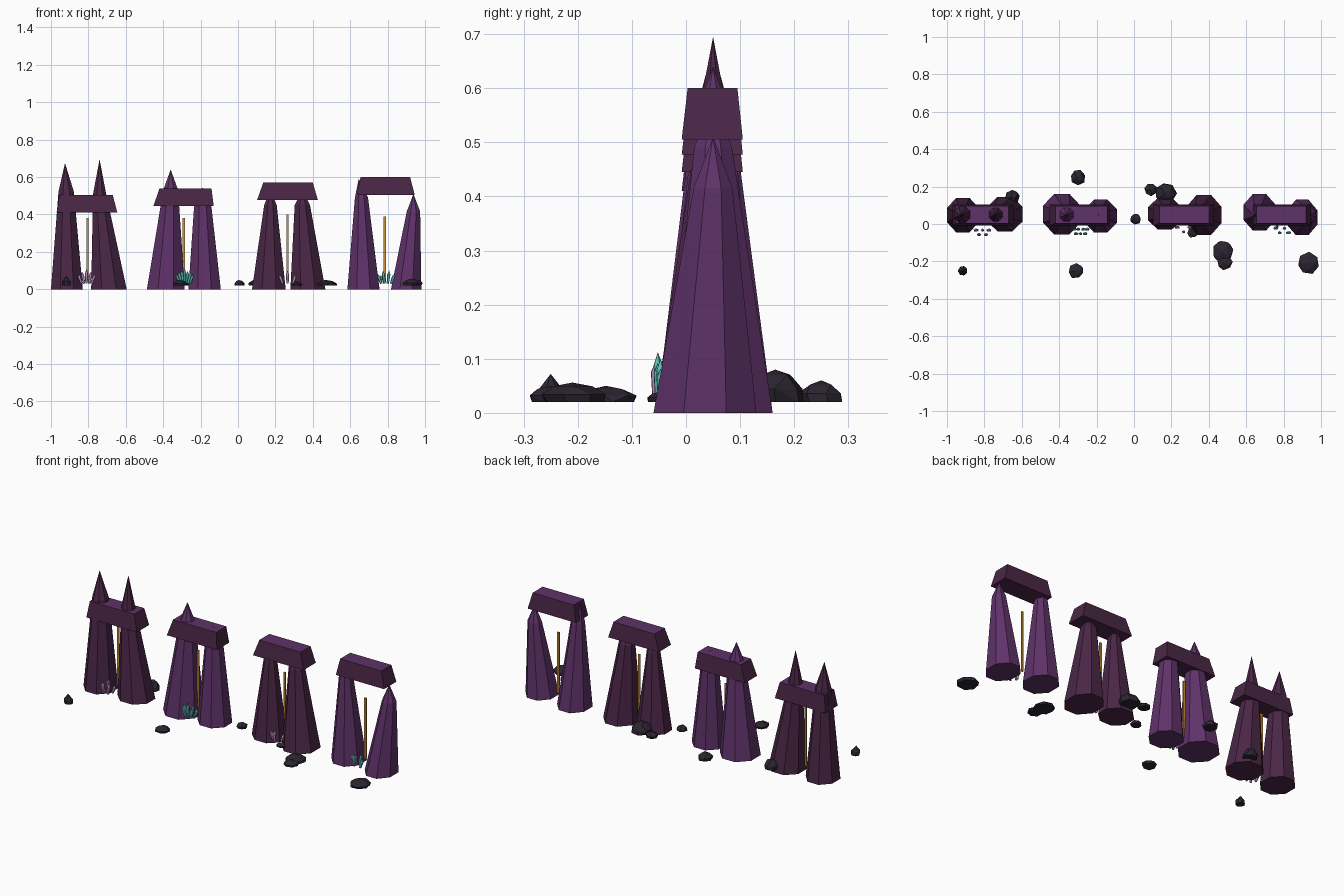
import bpy, bmesh, math, random
from mathutils import Vector, Matrix

if "Cube" in bpy.data.objects:
    bpy.data.objects.remove(bpy.data.objects["Cube"])

random.seed(4)


def mat(name, r, g, b):
    m = bpy.data.materials.new(name)
    m.diffuse_color = tuple(((c + 0.055) / 1.055) ** 2.4 for c in (r, g, b)) + (1,)
    m.use_nodes = True
    m.node_tree.nodes["Principled BSDF"].inputs["Base Color"].default_value = m.diffuse_color
    return m


PURPLE = mat("purple stone", 0.37, 0.195, 0.41)
DARK = mat("dark plum stone", 0.29, 0.15, 0.275)
ROCK = mat("charcoal rock", 0.17, 0.145, 0.19)
TEAL = mat("teal crystal", 0.36, 0.74, 0.72)
LILAC = mat("lilac crystal", 0.74, 0.58, 0.79)
GOLD = mat("gold", 0.80, 0.57, 0.20)


def finish(name, bm, *mats):
    bmesh.ops.recalc_face_normals(bm, faces=bm.faces)
    me = bpy.data.meshes.new(name)
    bm.to_mesh(me)
    bm.free()
    for m in mats:
        me.materials.append(m)
    ob = bpy.data.objects.new(name, me)
    bpy.context.collection.objects.link(ob)
    return ob


def loft(bm, rings, apex=None):
    """Skin a list of point rings, closing the bottom and the top or tip."""
    rows = [[bm.verts.new(p) for p in ring] for ring in rings]
    n = len(rows[0])
    for a, b in zip(rows, rows[1:]):
        for i in range(n):
            j = (i + 1) % n
            bm.faces.new((a[i], a[j], b[j], b[i]))
    bm.faces.new(rows[0])
    if apex is None:
        bm.faces.new(rows[-1])
    else:
        tip = bm.verts.new(apex)
        for i in range(n):
            bm.faces.new((rows[-1][i], rows[-1][(i + 1) % n], tip))


def ring(x, y, z, rx, ry, n=8, turn=math.pi / 8):
    return [(x + rx * math.cos(turn + math.tau * i / n),
             y + ry * math.sin(turn + math.tau * i / n), z) for i in range(n)]


# Standing stones: tapered eight-sided shaft with a pointed cap
def pillar(name, m, x0, x1, y0, y1, kz, kx0, kx1, ax, az):
    k = 1 / math.cos(math.pi / 8)
    bm = bmesh.new()
    kr = (kx1 - kx0) / 2
    loft(bm, [ring((x0 + x1) / 2, (y0 + y1) / 2, 0, (x1 - x0) / 2 * k, (y1 - y0) / 2 * k),
              ring((kx0 + kx1) / 2, 0.05, kz, kr * k, kr * k)], (ax, 0.05, az))
    finish(name, bm, m)


# Capstones: tapered block with a lighter top face
def lintel(x0, x1, tx0, tx1, z0, z1):
    bm = bmesh.new()
    rect = lambda a, b, c, d, z: [(a, c, z), (b, c, z), (b, d, z), (a, d, z)]
    loft(bm, [rect(x0, x1, -0.008, 0.105, z0), rect(tx0, tx1, 0.003, 0.095, z1)])
    for f in bm.faces:
        f.material_index = int(f.calc_center_median().z > z1 - 0.001)
    finish("lintel", bm, DARK, PURPLE)


# Hanging golden strips in the gateways
def strip(x, z0, z1):
    bm = bmesh.new()
    bmesh.ops.create_cube(bm, size=1, matrix=Matrix.Translation((x, 0.05, (z0 + z1) / 2))
                          @ Matrix.Diagonal((0.012, 0.008, z1 - z0, 1)))
    finish("hanging_strip", bm, GOLD)


# Crystal clusters: pointed five-sided prisms fanned outwards
def crystals(x, y, m, count, height):
    bm = bmesh.new()
    for i in range(count):
        t = (i / (count - 1) - 0.5) * 2 if count > 1 else 0
        h = height * (1 - 0.3 * abs(t)) * random.uniform(0.88, 1)
        start = len(bm.verts)
        r = 0.009
        loft(bm, [ring(0, 0, 0, r * 0.7, r * 0.7, 5), ring(0, 0, h * 0.7, r, r, 5)], (0, 0, h))
        bm.verts.ensure_lookup_table()
        move = (Matrix.Translation((x + t * 0.026, y + 0.012 * (-1) ** i, 0.03))
                @ Matrix.Rotation(t * 0.35, 4, 'Y'))
        bmesh.ops.transform(bm, matrix=move, verts=bm.verts[start:])
    finish("crystal_cluster", bm, m)


# Fallen rocks: flat-bottomed irregular hulls
def rock(x, y, r, top, peaked=False):
    bm = bmesh.new()
    for rad, z, n in ((0.95, 0.02, 7), (1.0, 0.02 + (top - 0.02) * 0.4, 7),
                      (0.2 if peaked else 0.6, top * 0.88, 4)):
        turn = random.uniform(0, 1)
        for i in range(n):
            a = turn + math.tau * i / n
            q = r * rad * random.uniform(0.88, 1.05)
            bm.verts.new((x + q * math.cos(a), y + q * math.sin(a), z))
    bm.verts.new((x - r * 0.15, y, top))
    out = bmesh.ops.convex_hull(bm, input=bm.verts)
    bmesh.ops.delete(bm, geom=list({v for v in out["geom_interior"]
                                    if isinstance(v, bmesh.types.BMVert)}), context='VERTS')
    bmesh.ops.dissolve_limit(bm, angle_limit=0.15, verts=bm.verts, edges=bm.edges)
    finish("rock", bm, ROCK)


# Gate 1
pillar("left_pillar", DARK, -1.0, -0.83, -0.045, 0.14, 0.52, -0.96, -0.877, -0.925, 0.675)
pillar("right_pillar", DARK, -0.785, -0.595, -0.04, 0.145, 0.51, -0.775, -0.705, -0.74, 0.695)
lintel(-0.97, -0.645, -0.955, -0.67, 0.41, 0.505)
strip(-0.805, 0.04, 0.38)
crystals(-0.81, -0.045, LILAC, 5, 0.085)

# Gate 2
pillar("left_pillar", PURPLE, -0.487, -0.285, -0.055, 0.16, 0.53, -0.40, -0.32, -0.36, 0.64)
pillar("right_pillar", PURPLE, -0.265, -0.092, -0.045, 0.13, 0.44, -0.235, -0.142, -0.19, 0.545)
lintel(-0.452, -0.13, -0.42, -0.142, 0.445, 0.54)
strip(-0.29, 0.04, 0.38)
crystals(-0.285, -0.04, TEAL, 7, 0.085)

# Gate 3
pillar("left_pillar", DARK, 0.075, 0.255, -0.03, 0.14, 0.45, 0.14, 0.207, 0.172, 0.53)
pillar("right_pillar", DARK, 0.28, 0.467, -0.058, 0.155, 0.45, 0.303, 0.385, 0.345, 0.53)
lintel(0.102, 0.427, 0.135, 0.40, 0.477, 0.57)
strip(0.265, 0.04, 0.40)
crystals(0.265, -0.03, LILAC, 3, 0.08)

# Gate 4
pillar("left_pillar", PURPLE, 0.585, 0.757, -0.035, 0.16, 0.49, 0.625, 0.695, 0.645, 0.59)
pillar("right_pillar", PURPLE, 0.818, 0.98, -0.06, 0.13, 0.415, 0.902, 0.974, 0.938, 0.51)
lintel(0.635, 0.945, 0.655, 0.92, 0.505, 0.60)
strip(0.785, 0.04, 0.39)
crystals(0.792, -0.035, TEAL, 4, 0.08)
crystals(0.765, -0.025, LILAC, 1, 0.05)

# Scattered rocks
for spec in ((-0.915, -0.25, 0.026, 0.072, True), (-0.31, -0.25, 0.042, 0.05),
             (-0.30, 0.25, 0.042, 0.06), (0.008, 0.025, 0.03, 0.05),
             (0.09, 0.185, 0.035, 0.05), (0.17, 0.165, 0.058, 0.08),
             (0.475, -0.148, 0.058, 0.05), (0.485, -0.205, 0.042, 0.045),
             (0.932, -0.21, 0.06, 0.056), (0.315, -0.045, 0.03, 0.04),
             (-0.65, 0.145, 0.04, 0.075)):
    rock(*spec)
